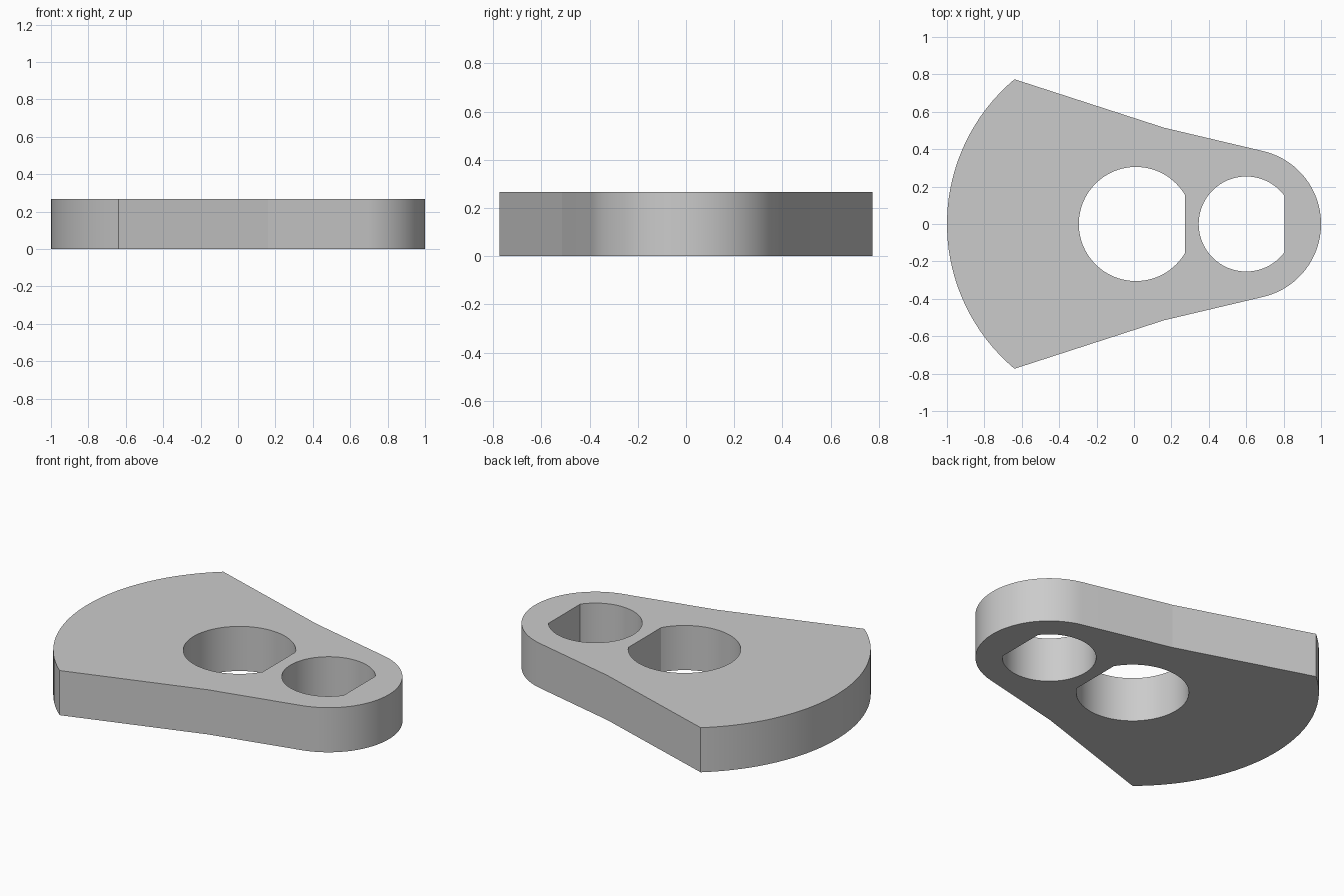
import bpy, bmesh
from math import radians, degrees, sin, cos, acos, atan2
from mathutils import Vector

cube = bpy.data.objects.get("Cube")
if cube:
    bpy.data.objects.remove(cube, do_unlink=True)

THICKNESS = 0.267
BIG = Vector((0.01, 0.0))     # centre of the large hole and the wide rim
SMALL = Vector((0.60, 0.0))   # centre of the small hole and the nose


def arc(centre, radius, start, end, step=3):
    """Points along an arc, angles in degrees."""
    n = max(2, round(abs(end - start) / step))
    angles = [radians(start + (end - start) * i / n) for i in range(n + 1)]
    return [(centre.x + radius * cos(a), centre.y + radius * sin(a)) for a in angles]


def d_hole(centre, radius, flat_x):
    """Round hole cut off by a flat on its +x side."""
    a = degrees(acos((flat_x - centre.x) / radius))
    return arc(centre, radius, a, 360 - a)


# Outline: rounded nose, bent flanks, wide curved rim
rim = degrees(atan2(0.775, -0.64 - BIG.x))
outline = (arc(SMALL, 0.40, -76.8, 76.8) + [(0.16, 0.515)]
           + arc(BIG, 1.01, rim, 360 - rim) + [(0.16, -0.515)])
loops = [outline, d_hole(BIG, 0.305, 0.273), d_hole(SMALL, 0.254, 0.805)]

# Fill the profile around the holes and extrude it
bm = bmesh.new()
for loop in loops:
    verts = [bm.verts.new((x, y, 0)) for x, y in loop]
    for a, b in zip(verts, verts[1:] + verts[:1]):
        bm.edges.new((a, b))
bmesh.ops.triangle_fill(bm, edges=bm.edges[:], use_beauty=True, normal=(0, 0, 1))
top = bmesh.ops.extrude_face_region(bm, geom=bm.faces[:], use_keep_orig=True)["geom"]
bmesh.ops.translate(bm, vec=(0, 0, THICKNESS),
                    verts=[g for g in top if isinstance(g, bmesh.types.BMVert)])
bmesh.ops.recalc_face_normals(bm, faces=bm.faces[:])
mesh = bpy.data.meshes.new("cam_plate")
bm.to_mesh(mesh)
bm.free()

plate = bpy.data.objects.new("cam_plate", mesh)
bpy.context.collection.objects.link(plate)

# Plain grey
grey = bpy.data.materials.new("light_grey")
grey.use_nodes = True
colour = (0.6, 0.6, 0.6, 1)
grey.diffuse_color = colour
grey.node_tree.nodes["Principled BSDF"].inputs["Base Color"].default_value = colour
mesh.materials.append(grey)

# Smooth arcs, crisp rims and flank bends
bpy.ops.object.select_all(action='DESELECT')
plate.select_set(True)
bpy.context.view_layer.objects.active = plate
bpy.ops.object.shade_smooth_by_angle(angle=radians(4))
